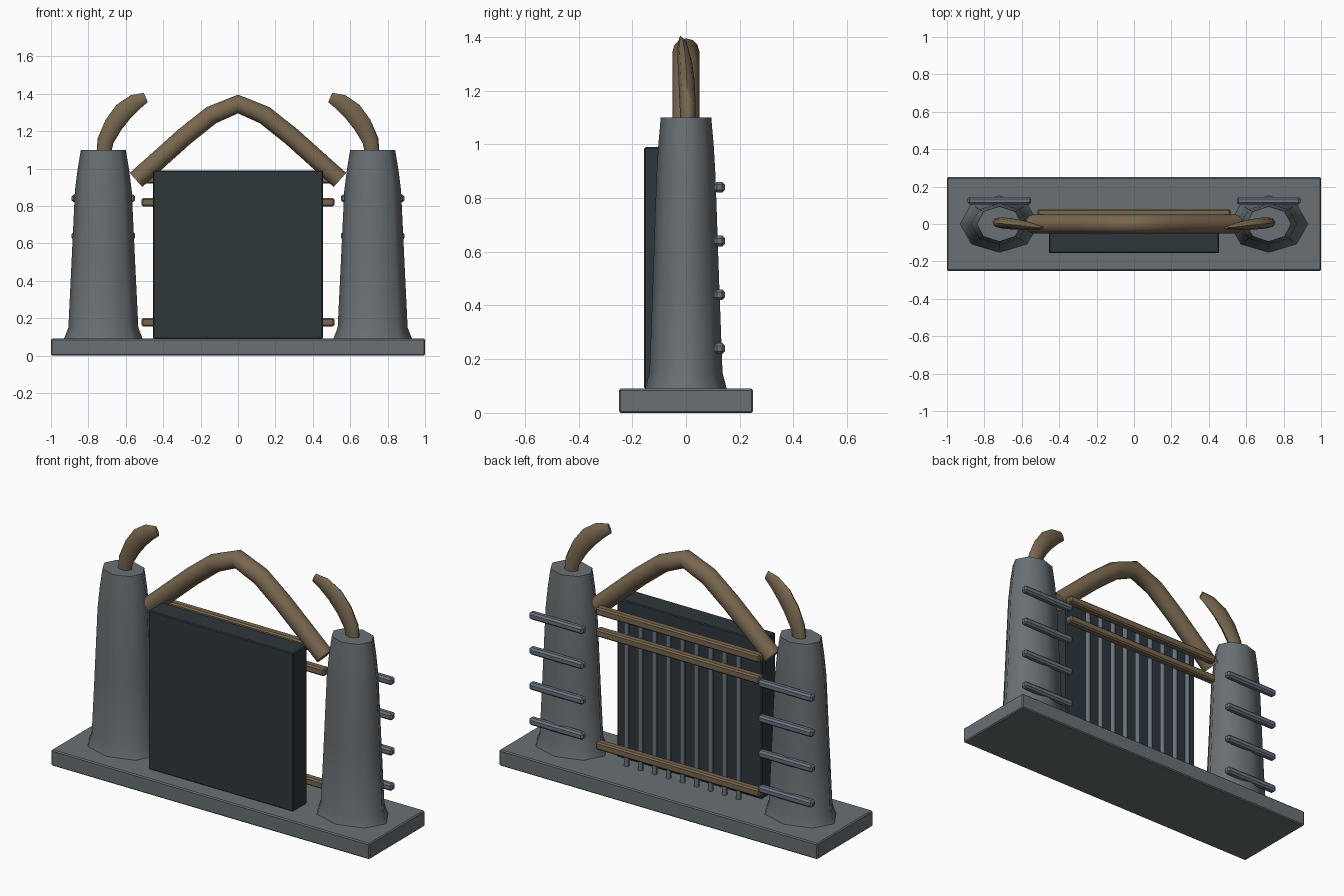
import bpy, bmesh, math
from mathutils import Vector

if "Cube" in bpy.data.objects:
    bpy.data.objects.remove(bpy.data.objects["Cube"])


def material(name, rgb):
    m = bpy.data.materials.new(name)
    m.diffuse_color = (*rgb, 1)
    m.use_nodes = True
    m.node_tree.nodes["Principled BSDF"].inputs["Base Color"].default_value = m.diffuse_color
    return m


STONE = material("stone", (0.14, 0.16, 0.175))
DARK = material("dark_panel", (0.026, 0.038, 0.046))
WOOD = material("wood", (0.19, 0.135, 0.078))
METAL = material("blue_grey_metal", (0.14, 0.17, 0.21))


def finish(name, bm, mat, angle):
    bmesh.ops.recalc_face_normals(bm, faces=bm.faces)
    me = bpy.data.meshes.new(name)
    bm.to_mesh(me)
    bm.free()
    me.materials.append(mat)
    ob = bpy.data.objects.new(name, me)
    bpy.context.collection.objects.link(ob)
    bpy.context.view_layer.objects.active = ob
    bpy.ops.object.select_all(action='DESELECT')
    ob.select_set(True)
    if angle:
        bpy.ops.object.shade_smooth_by_angle(angle=math.radians(angle))
    return ob


def box(name, center, size, mat, bevel):
    bm = bmesh.new()
    bmesh.ops.create_cube(bm, size=1)
    for v in bm.verts:
        v.co = Vector([v.co[i] * size[i] + center[i] for i in range(3)])
    bmesh.ops.bevel(bm, geom=bm.edges[:], offset=bevel, segments=1, affect='EDGES')
    return finish(name, bm, mat, 0)


def loft(name, rings, mat, angle):
    """Skin a list of equal-length rings and cap both ends."""
    bm = bmesh.new()
    loops = [[bm.verts.new(p) for p in ring] for ring in rings]
    n = len(loops[0])
    for a, b in zip(loops, loops[1:]):
        for i in range(n):
            j = (i + 1) % n
            bm.faces.new((a[i], a[j], b[j], b[i]))
    bm.faces.new(loops[0])
    bm.faces.new(loops[-1])
    return finish(name, bm, mat, angle)


def sweep(path, sides):
    """Rings along a path in the xz plane; rows are x, y, z, in-plane radius, y radius."""
    rings = []
    for k, (x, y, z, r, ry) in enumerate(path):
        a, b = path[max(k - 1, 0)], path[min(k + 1, len(path) - 1)]
        t = Vector((b[0] - a[0], 0, b[2] - a[2])).normalized()
        n = Vector((-t.z, 0, t.x))
        rings.append([Vector((x, y, z)) + n * (r * math.cos(q)) + Vector((0, ry * math.sin(q), 0))
                      for q in (2 * math.pi * i / sides for i in range(sides))])
    return rings


# Base slab and front panel
box("base", (0, 0, 0.045), (2, 0.5, 0.09), STONE, 0.006)
box("front_panel", (0, -0.093, 0.54), (0.91, 0.125, 0.9), DARK, 0.005)

# Tower profile: z, x radius, y radius
TOWER = [(0.085, 0.212, 0.153), (0.15, 0.187, 0.136), (0.5, 0.17, 0.123),
         (0.88, 0.152, 0.11), (1.0, 0.137, 0.103), (1.1, 0.12, 0.094)]
# Flattened horn: x from tower axis toward the middle, y, z, radii
HORN = [(0.0, 0.008, 1.07, 0.038, 0.028), (0.012, 0.006, 1.15, 0.044, 0.030),
        (0.055, 0.002, 1.235, 0.05, 0.030), (0.108, -0.004, 1.305, 0.052, 0.027),
        (0.17, -0.012, 1.355, 0.044, 0.020), (0.227, -0.020, 1.38, 0.027, 0.008)]

for side, label in ((-1, "left"), (1, "right")):
    cx = 0.72 * side
    rings = [[(cx + rx * math.cos(i * math.pi / 4), ry * math.sin(i * math.pi / 4), z)
              for i in range(8)] for z, rx, ry in TOWER]
    loft(label + "_tower", rings, STONE, 60)
    horn = [(cx - side * x, y, z, r, ry) for x, y, z, r, ry in HORN]
    loft(label + "_horn", sweep(horn, 8), WOOD, 60)
    # Rungs on the back of the tower
    for k in range(4):
        box(f"{label}_rung_{k + 1}", (cx, 0.125, 0.24 + 0.2 * k), (0.34, 0.04, 0.04), METAL, 0.010)

# Bent wooden arch
half = [(-0.545, 0.939), (-0.285, 1.172), (-0.143, 1.285)]
pts = half + [(0, 1.345)] + [(-x, z) for x, z in reversed(half)]
loft("arch", sweep([(x, 0, z, 0.05, 0.05) for x, z in pts], 12), WOOD, 50)

# Gate rails and vertical bars behind the panel
for k, z in enumerate((0.178, 0.82, 0.942)):
    box(f"gate_rail_{k + 1}", (0, 0.058, z), (1.03, 0.044, 0.044), WOOD, 0.008)
for k in range(9):
    x = (k - 4) * 0.088
    rings = [[(x + 0.014 * math.cos(i * math.pi / 4), 0.03 + 0.014 * math.sin(i * math.pi / 4), z)
              for i in range(8)] for z in (0.09, 0.94)]
    loft(f"gate_bar_{k + 1}", rings, METAL, 50)
